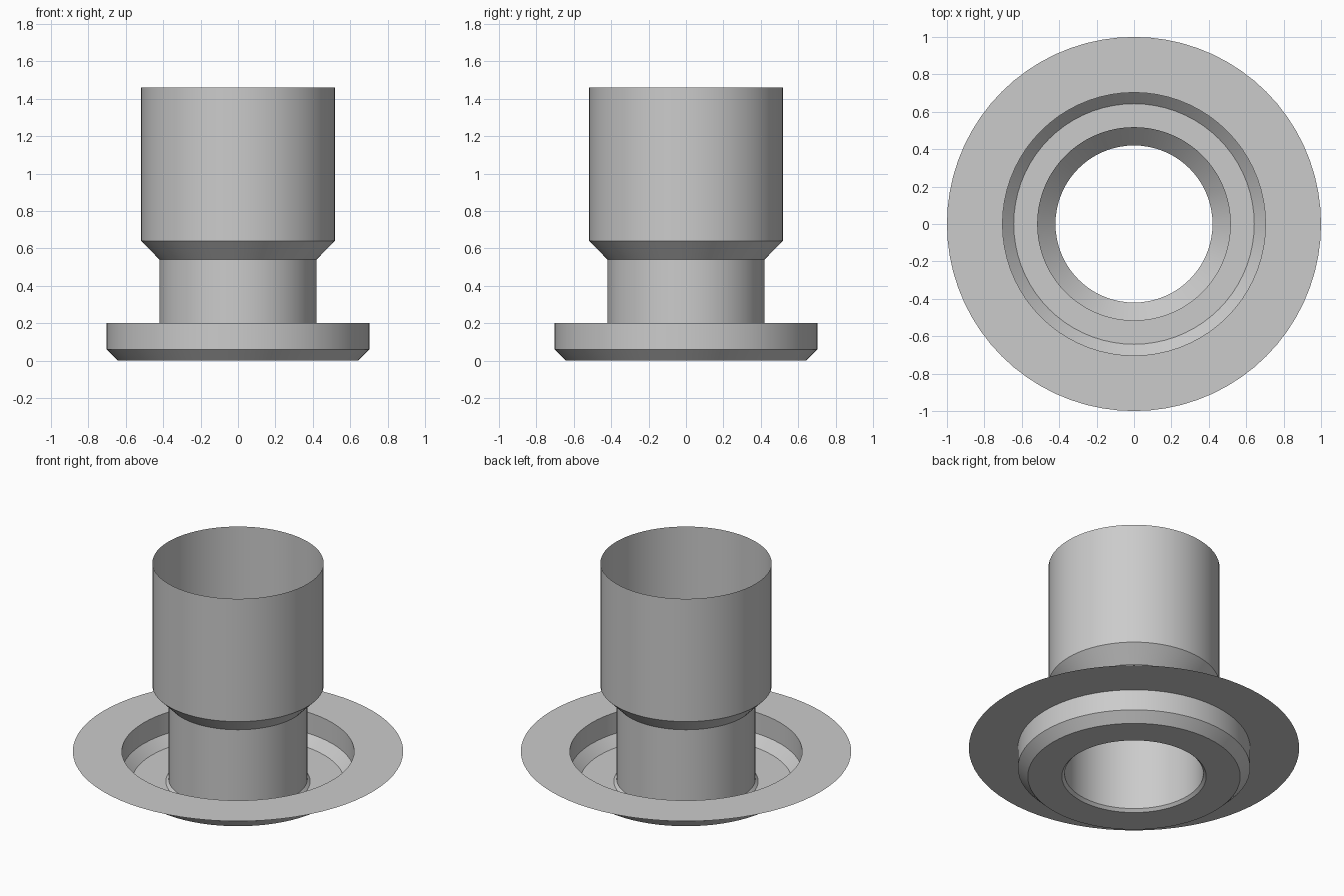
import bpy, bmesh, math

cube = bpy.data.objects.get("Cube")
if cube:
    bpy.data.objects.remove(cube, do_unlink=True)

SEGMENTS = 72

# Single grey for the thin sheet metal
grey = bpy.data.materials.new("plain_grey")
grey.use_nodes = True
colour = (0.6, 0.6, 0.6, 1.0)
grey.diffuse_color = colour
grey.node_tree.nodes["Principled BSDF"].inputs["Base Color"].default_value = colour


def revolve(name, profile):
    """Turn an open (radius, height) profile around z into a thin shell."""
    bm = bmesh.new()
    rings = []
    for radius, height in profile:
        angles = [math.tau * i / SEGMENTS for i in range(SEGMENTS)]
        rings.append([bm.verts.new((radius * math.cos(a), radius * math.sin(a), height))
                      for a in angles])
    for outer, inner in zip(rings, rings[1:]):
        for i in range(SEGMENTS):
            j = (i + 1) % SEGMENTS
            bm.faces.new((outer[i], outer[j], inner[j], inner[i]))
    mesh = bpy.data.meshes.new(name)
    bm.to_mesh(mesh)
    bm.free()
    mesh.materials.append(grey)
    obj = bpy.data.objects.new(name, mesh)
    bpy.context.collection.objects.link(obj)
    bpy.ops.object.select_all(action="DESELECT")
    obj.select_set(True)
    bpy.context.view_layer.objects.active = obj
    bpy.ops.object.shade_smooth_by_angle(angle=math.radians(30))
    return obj


# Flat rim with a recessed pan below it
revolve("flange_pan", [(1.0, 0.2), (0.703, 0.2), (0.703, 0.06),
                       (0.643, 0.0), (0.437, 0.0)])

# Open tube: bevelled foot, narrow neck, flared shoulder, wide socket
revolve("socket_tube", [(0.437, 0.0), (0.42, 0.018), (0.42, 0.54),
                        (0.518, 0.64), (0.518, 1.46)])
